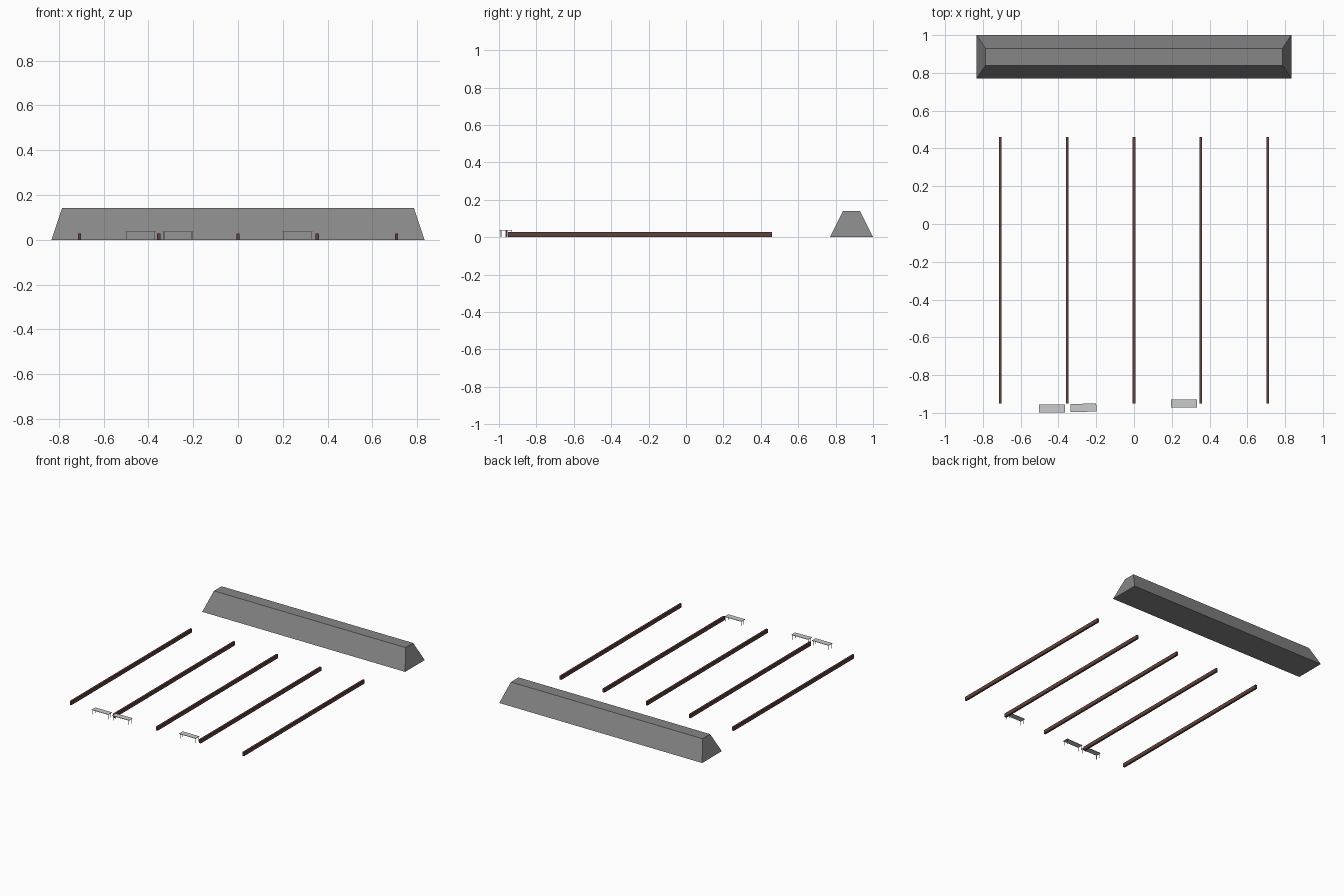
import bpy, bmesh, math
from mathutils import Matrix, Vector

if "Cube" in bpy.data.objects:
    bpy.data.objects.remove(bpy.data.objects["Cube"])


def material(name, rgb):
    m = bpy.data.materials.new(name)
    m.diffuse_color = (*rgb, 1)
    m.use_nodes = True
    m.node_tree.nodes["Principled BSDF"].inputs["Base Color"].default_value = m.diffuse_color
    return m


def finish(name, bm, mat=None):
    me = bpy.data.meshes.new(name)
    bmesh.ops.recalc_face_normals(bm, faces=bm.faces[:])
    bm.to_mesh(me)
    bm.free()
    ob = bpy.data.objects.new(name, me)
    bpy.context.collection.objects.link(ob)
    if mat:
        me.materials.append(mat)
    return ob


def add_box(bm, centre, size):
    m = Matrix.Translation(centre) @ Matrix.Diagonal((*size, 1))
    return bmesh.ops.create_cube(bm, size=1, matrix=m)["verts"]


earth = material("dark_grey", (0.24, 0.24, 0.24))
wood = material("dark_wood", (0.117, 0.053, 0.045))

# Backstop berm: a box with its top face drawn in
bm = bmesh.new()
for v in add_box(bm, (0, 0.885, 0.0705), (1.666, 0.23, 0.141)):
    if v.co.z > 0.1:
        v.co.x *= 0.786 / 0.833
        v.co.y = 0.885 + (v.co.y - 0.885) * 0.39
finish("backstop_berm", bm, earth)

# Lane divider beams
for i in range(5):
    bm = bmesh.new()
    add_box(bm, ((i - 2) * 0.354, -0.245, 0.014), (0.014, 1.412, 0.028))
    finish(f"lane_divider_{i + 1}", bm, wood)

# Tables: thin top on four slim legs
L, D, H, T, LEG = 0.137, 0.043, 0.038, 0.003, 0.0028
tables = [(-0.434, -0.976, 0), (-0.268, -0.973, 1.5), (0.265, -0.951, 0)]
for i, (x, y, angle) in enumerate(tables):
    bm = bmesh.new()
    add_box(bm, (0, 0, H - T / 2), (L, D, T))
    for sx in (-1, 1):
        for sy in (-1, 1):
            add_box(bm, (sx * (L / 2 - 0.006), sy * (D / 2 - 0.006), (H - T) / 2),
                    (LEG, LEG, H - T))
    ob = finish(f"table_{i + 1}", bm)
    ob.location = (x, y, 0)
    ob.rotation_euler.z = math.radians(angle)
